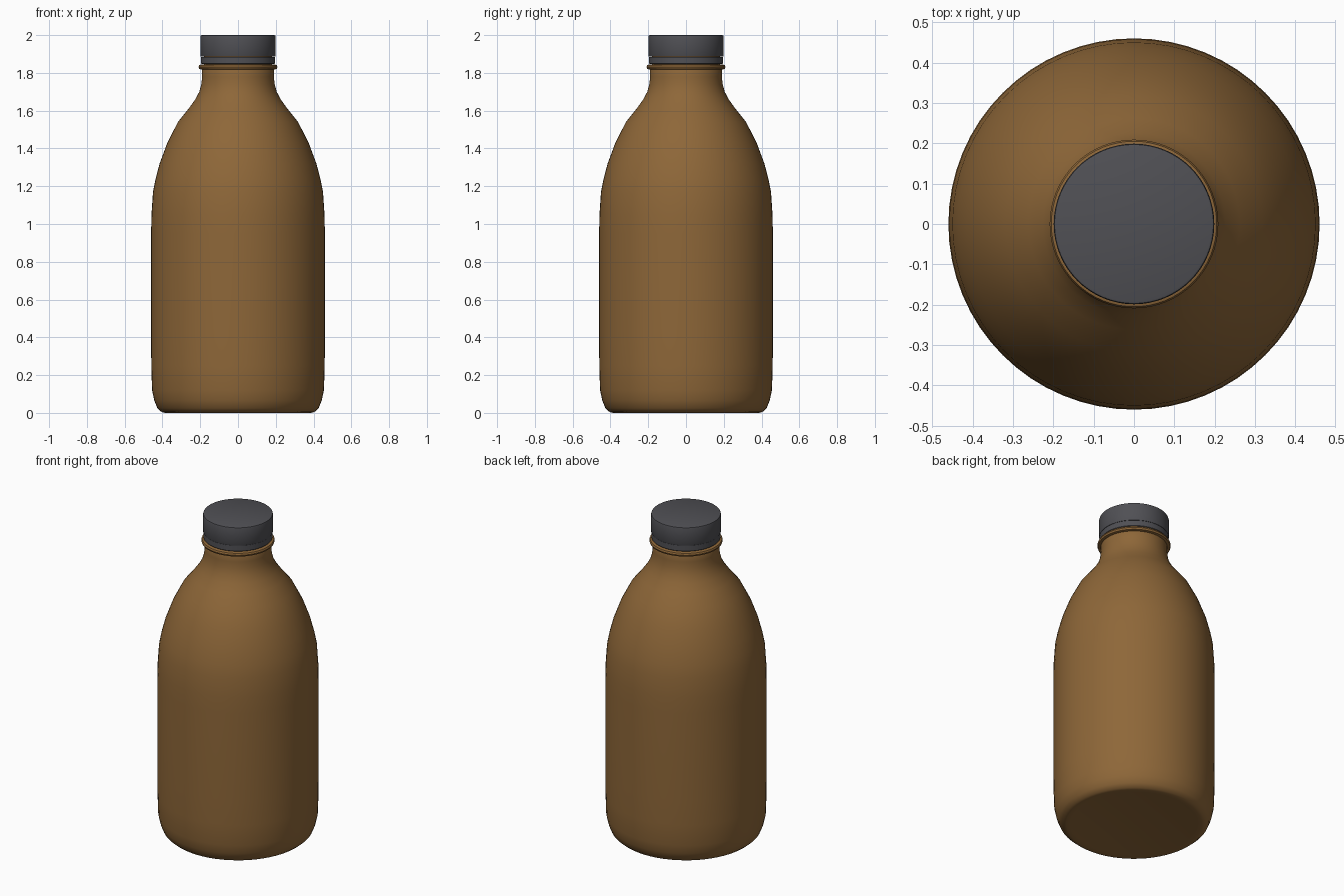
import bpy, bmesh, math

if "Cube" in bpy.data.objects:
    bpy.data.objects.remove(bpy.data.objects["Cube"])

SEGMENTS = 64


def material(name, color):
    mat = bpy.data.materials.new(name)
    mat.diffuse_color = color
    mat.use_nodes = True
    mat.node_tree.nodes["Principled BSDF"].inputs["Base Color"].default_value = mat.diffuse_color
    return mat


def lathe(name, profile, mat, angle=40):
    """Spin a (radius, z) profile around z; both ends sit on the axis."""
    bm = bmesh.new()
    verts = [bm.verts.new((r, 0, z)) for r, z in profile]
    edges = [bm.edges.new(pair) for pair in zip(verts, verts[1:])]
    bmesh.ops.spin(bm, geom=verts + edges, cent=(0, 0, 0), axis=(0, 0, 1),
                   angle=2 * math.pi, steps=SEGMENTS)
    bmesh.ops.remove_doubles(bm, verts=bm.verts, dist=1e-4)
    bmesh.ops.recalc_face_normals(bm, faces=bm.faces)
    mesh = bpy.data.meshes.new(name)
    bm.to_mesh(mesh)
    bm.free()
    obj = bpy.data.objects.new(name, mesh)
    bpy.context.collection.objects.link(obj)
    mesh.materials.append(mat)
    bpy.ops.object.select_all(action='DESELECT')
    obj.select_set(True)
    bpy.context.view_layer.objects.active = obj
    bpy.ops.object.shade_smooth_by_angle(angle=math.radians(angle))
    return obj


amber = material("amber_glass", (0.27, 0.135, 0.04, 1))
dark = material("dark_plastic", (0.08, 0.08, 0.09, 1))

# Bottle: base, straight wall, rounded shoulder and neck
lathe("bottle_body", [
    (0, 0.005), (0.36, 0.005), (0.385, 0.0), (0.405, 0.005), (0.427, 0.025),
    (0.443, 0.065), (0.455, 0.12), (0.459, 0.25), (0.46, 0.4), (0.46, 0.95),
    (0.458, 1.05), (0.45, 1.17), (0.436, 1.24), (0.415, 1.32), (0.374, 1.43),
    (0.318, 1.54), (0.262, 1.61), (0.226, 1.66), (0.205, 1.70),
    (0.194, 1.74), (0.19, 1.78), (0.19, 1.82), (0.18, 1.84),
    (0.18, 1.96), (0, 1.96)], amber)

# Support ring under the cap
lathe("neck_ring", [
    (0, 1.818), (0.195, 1.818), (0.205, 1.821), (0.209, 1.831),
    (0.205, 1.841), (0.195, 1.844), (0, 1.844)], amber)

# Screw cap and its tamper band
lathe("tamper_band", [
    (0, 1.848), (0.193, 1.848), (0.196, 1.851), (0.196, 1.885),
    (0, 1.885)], dark)
lathe("cap", [
    (0, 1.886), (0.197, 1.886), (0.199, 1.89), (0.199, 1.992),
    (0.197, 1.998), (0.192, 2.0), (0, 2.0)], dark)
